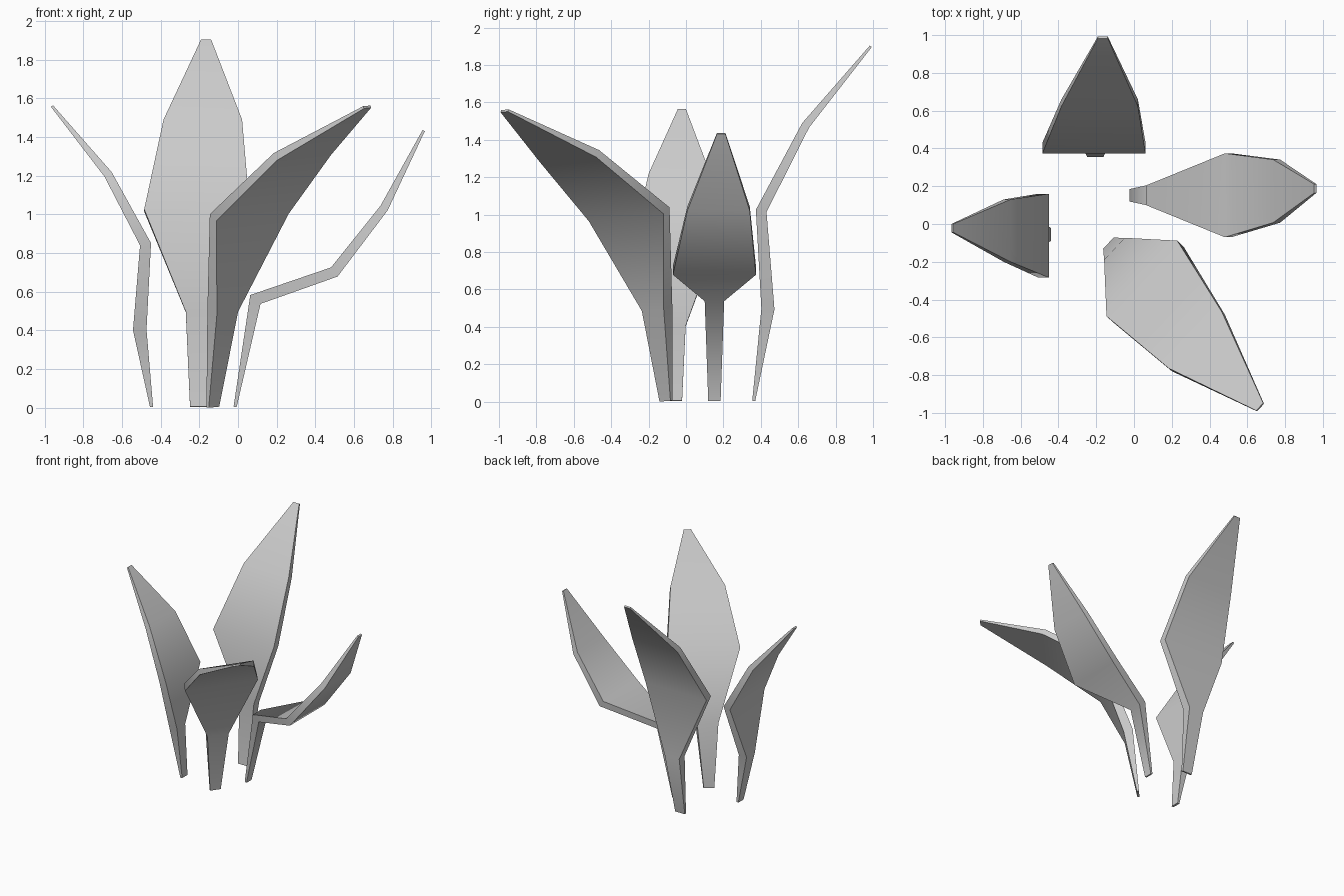
import bpy, bmesh
from math import radians, cos, sin
from mathutils import Vector

if "Cube" in bpy.data.objects:
    bpy.data.objects.remove(bpy.data.objects["Cube"])

# leaf thickness from root to tip, shared by all leaves
THICK = (0.016, 0.07, 0.058, 0.044, 0.013)


def leaf(name, origin, heading, stations, tilt=0.0):
    """Loft a bent leaf; stations are (outward, height, half width, sideways drift)."""
    d = Vector((cos(radians(heading)), sin(radians(heading)), 0))
    w = Vector((-d.y, d.x, 0))
    up = Vector((0, 0, 1))
    base = Vector((*origin, 0))
    path = [Vector((s[0], s[1])) for s in stations]
    last = len(path) - 1
    bm = bmesh.new()
    rings = []
    for i, (r, z, half, drift) in enumerate(stations):
        # mitred direction across the thickness
        t = Vector((0, 0))
        if 0 < i:
            t += (path[i] - path[i - 1]).normalized()
        if i < last:
            t += (path[i + 1] - path[i]).normalized()
        t.normalize()
        n = (d * t.y - up * t.x) * THICK[i] / 2
        c = base + d * r + up * (z + 0.004 * (i == 0)) + w * drift
        side = (w + up * tilt) * half
        rings.append([bm.verts.new(c + p) for p in
                      (n - side, n + side, side - n, -n - side)])
    for a, b in zip(rings, rings[1:]):
        for k in range(4):
            j = (k + 1) % 4
            bm.faces.new((a[k], a[j], b[j], b[k]))
    bm.faces.new(rings[0][::-1])
    bm.faces.new(rings[-1])
    bmesh.ops.recalc_face_normals(bm, faces=bm.faces)
    mesh = bpy.data.meshes.new(name)
    bm.to_mesh(mesh)
    bm.free()
    ob = bpy.data.objects.new(name, mesh)
    bpy.context.collection.objects.link(ob)
    # smooth bends, crisp rims
    bpy.ops.object.select_all(action='DESELECT')
    ob.select_set(True)
    bpy.context.view_layer.objects.active = ob
    bpy.ops.object.shade_smooth_by_angle(angle=radians(65))


# tall back leaf
leaf("back_leaf", (-0.205, 0), 90, [
    (0.362, 0, 0.043, 0), (0.438, 0.495, 0.065, 0), (0.402, 1.02, 0.273, 0.007),
    (0.640, 1.478, 0.203, -0.023), (0.988, 1.90, 0.026, -0.04)])

# left leaf
leaf("left_leaf", (0, -0.055), 180, [
    (0.447, 0, 0.034, 0), (0.508, 0.403, 0.053, 0), (0.478, 0.845, 0.222, 0.007),
    (0.672, 1.207, 0.165, -0.02), (0.962, 1.56, 0.022, -0.033)])

# low, strongly bent right leaf
leaf("right_leaf", (0, 0.152), 0, [
    (-0.015, 0, 0.033, 0), (0.090, 0.56, 0.052, 0), (0.498, 0.702, 0.222, 0),
    (0.755, 1.032, 0.167, 0.022), (0.960, 1.433, 0.023, 0.036)])

# wide front leaf leaning to the right
leaf("front_leaf", (-0.13, -0.107), -43.1, [
    (0.0, 0, 0.040, 0), (0.070, 0.50, 0.080, 0), (0.272, 1.002, 0.274, -0.015),
    (0.690, 1.312, 0.205, -0.06), (1.172, 1.555, 0.027, -0.085)], tilt=0.07)
